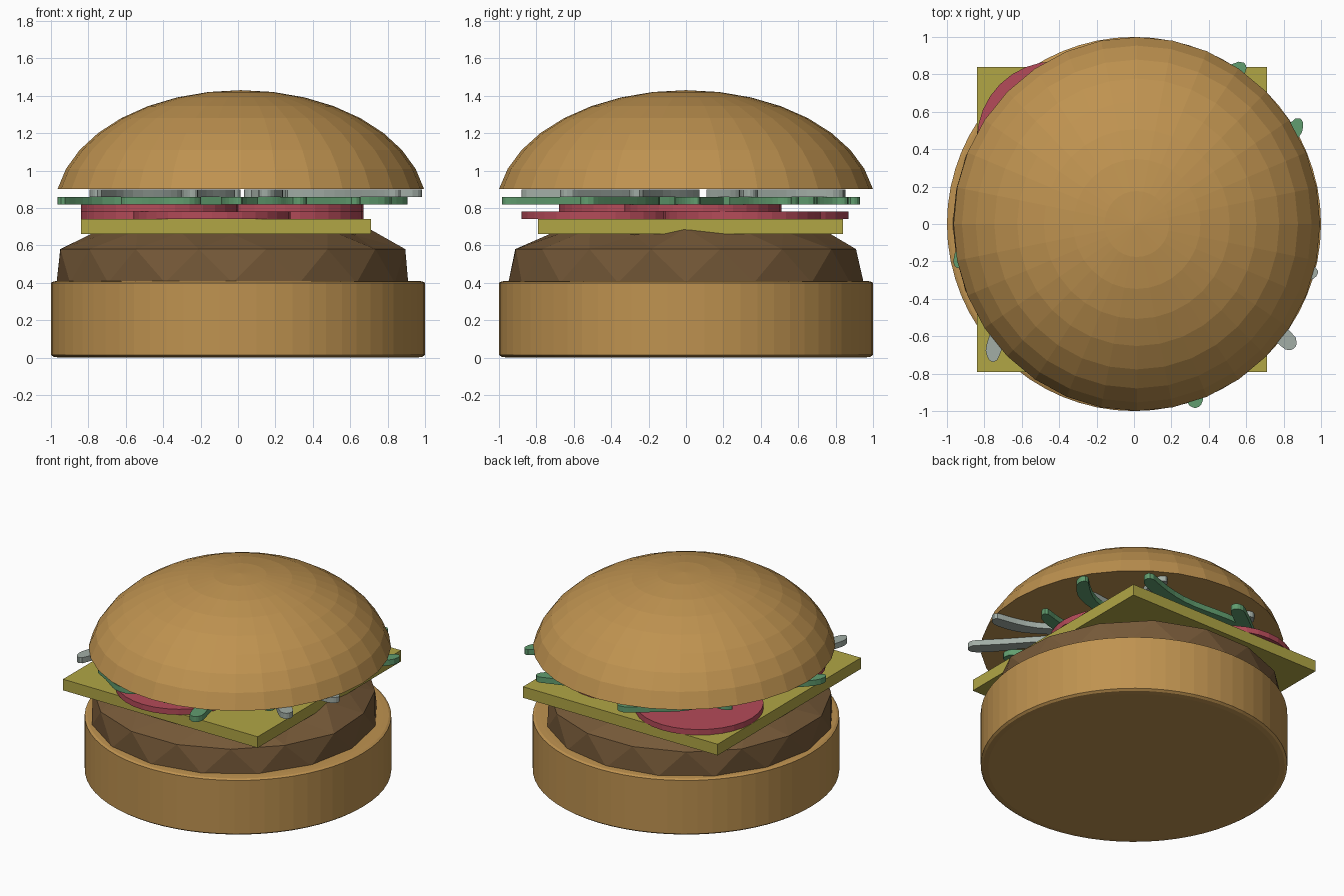
import bpy, bmesh, random
from math import sin, cos, pi, radians, sqrt

if "Cube" in bpy.data.objects:
    bpy.data.objects.remove(bpy.data.objects["Cube"])

random.seed(4)


def material(name, rgb):
    m = bpy.data.materials.new(name)
    m.diffuse_color = (*rgb, 1)
    m.use_nodes = True
    m.node_tree.nodes["Principled BSDF"].inputs["Base Color"].default_value = m.diffuse_color
    return m


BUN = material("bun_brown", (0.52, 0.29, 0.08))
MEAT = material("meat_brown", (0.18, 0.10, 0.04))
CHEESE = material("cheese_yellow", (0.44, 0.38, 0.06))
TOMATO = material("tomato_red", (0.46, 0.07, 0.10))
LETTUCE = material("lettuce_green", (0.12, 0.34, 0.16))
ONION = material("onion_grey", (0.36, 0.42, 0.38))


def finish(name, bm, mat):
    bmesh.ops.recalc_face_normals(bm, faces=bm.faces)
    me = bpy.data.meshes.new(name)
    bm.to_mesh(me)
    bm.free()
    ob = bpy.data.objects.new(name, me)
    me.materials.append(mat)
    bpy.context.collection.objects.link(ob)
    return ob


def ring(bm, n, rx, ry, z, cx=0, cy=0, turn=0.0):
    return [bm.verts.new((cx + rx * cos(2 * pi * (i + turn) / n),
                          cy + ry * sin(2 * pi * (i + turn) / n), z)) for i in range(n)]


def bridge(bm, a, b):
    n = len(a)
    for i in range(n):
        bm.faces.new((a[i], a[(i + 1) % n], b[(i + 1) % n], b[i]))


def lathe(name, rows, n, mat, cx=0, cy=0):
    """Closed stack of rings (rx, ry, z)."""
    bm = bmesh.new()
    rings = [ring(bm, n, rx, ry, z, cx, cy) for rx, ry, z in rows]
    for a, b in zip(rings, rings[1:]):
        bridge(bm, a, b)
    bm.faces.new(rings[0])
    bm.faces.new(rings[-1])
    return finish(name, bm, mat)


# bottom bun with slightly softened rims
lathe("bottom_bun", [(r, r, z) for r, z in
                     ((0.95, 0), (0.985, 0.004), (1, 0.015), (1, 0.4), (0.985, 0.408), (0.95, 0.41))],
      64, BUN)

# top bun: faceted dome, cut flat below
rows = []
for k in range(8, 0, -1):
    a = radians(10 * k)
    rows.append((0.995 * sin(a), 1.015 * sin(a), 0.79 + 0.64 * cos(a)))
dome = lathe("top_bun", rows, 32, BUN, cx=0.015)
bm = bmesh.new()
bm.from_mesh(dome.data)
cap = max(bm.faces, key=lambda f: f.calc_center_median().z)
hub = bmesh.ops.poke(bm, faces=[cap])["verts"][0]
hub.co.z = 1.43
bm.to_mesh(dome.data)
bm.free()

# patty: rough drum of alternating triangles
bm = bmesh.new()
N = 16
low = ring(bm, N, 0.94, 0.95, 0.40, -0.03)
mid = ring(bm, N, 0.945, 0.955, 0.58, -0.03, 0, 0.5)
top = ring(bm, N, 0.73, 0.74, 0.67, -0.03)
for i in range(N):
    j = (i + 1) % N
    bm.faces.new((low[i], low[j], mid[i]))
    bm.faces.new((low[j], mid[j], mid[i]))
    bm.faces.new((mid[i], mid[j], top[j]))
    bm.faces.new((mid[i], top[j], top[i]))
for v in mid + top:
    f = random.uniform(0.965, 1.0)
    v.co.x = (v.co.x + 0.03) * f - 0.03
    v.co.y *= f
for v in top:
    v.co.z += random.uniform(-0.015, 0.025)
bm.faces.new(top)
bm.faces.new(low)
finish("patty", bm, MEAT)

# cheese slice
bm = bmesh.new()
bmesh.ops.create_cube(bm, size=1)
for v in bm.verts:
    v.co = (-0.065 + 1.55 * v.co.x, 0.025 + 1.63 * v.co.y, 0.70 + 0.08 * v.co.z)
finish("cheese_slice", bm, CHEESE)

# tomato slices in two levels
for i, (x, y, z) in enumerate([(-0.42, 0.45, 0.74), (-0.14, -0.46, 0.74), (0.25, 0.3, 0.74),
                               (0.25, 0.09, 0.78), (-0.42, -0.26, 0.78)]):
    lathe(f"tomato_slice_{i + 1}", [(0.42, 0.42, z), (0.42, 0.42, z + 0.04)], 32, TOMATO, x, y)


def shred(name, x, y, heading, length, bend, z, mat):
    """Flat curved strip with rounded ends, starting at its outer tip."""
    bm = bmesh.new()
    steps, w = 16, 0.042
    a = radians(heading)
    rows = []
    for i in range(steps + 1):
        t = 0.5 - 0.5 * cos(pi * i / steps)
        d = min(t, 1 - t) * length
        h = w * sqrt(max(0.04, 1 - max(0, 1 - d / w) ** 2))
        h *= 1 + 0.12 * sin(9 * t)
        off = bend * sin(pi * t) + 0.02 * sin(2 * pi * t)
        px = x + cos(a) * t * length - sin(a) * off
        py = y + sin(a) * t * length + cos(a) * off
        rows.append([bm.verts.new((px - s * h * sin(a), py + s * h * cos(a), zz))
                     for s, zz in ((-1, z), (1, z), (1, z + 0.04), (-1, z + 0.04))])
    for p, q in zip(rows, rows[1:]):
        bridge(bm, p, q)
    bm.faces.new(rows[0])
    bm.faces.new(rows[-1])
    finish(name, bm, mat)


# shreds: tip x, tip y, heading in degrees, length, bend
lettuce = [(0.90, 0.55, 205, 0.68, 0.06), (0.60, 0.84, 187, 0.95, 0.05),
           (0.34, -0.98, 112, 0.70, -0.06), (-0.96, -0.22, 25, 0.70, 0.08),
           (-0.10, 0.92, 230, 0.65, -0.08), (-0.70, 0.50, -40, 0.7, 0.10),
           (0.82, 0.05, 170, 0.70, 0.10), (0.65, -0.55, 150, 0.75, -0.08),
           (-0.55, -0.72, 40, 0.75, 0.08), (0.0, -0.85, 75, 0.60, 0.10),
           (-0.2, -0.82, 160, 0.45, 0.05), (0.15, 0.6, 250, 0.7, 0.06)]
onion = [(0.98, -0.27, 155, 0.75, 0.05), (0.86, -0.66, 140, 0.78, -0.05),
         (-0.77, -0.73, 50, 0.70, 0.06), (0.45, 0.84, 235, 0.70, 0.08),
         (-0.30, 0.85, 285, 0.70, -0.08), (-0.76, 0.15, 10, 0.70, 0.08),
         (0.15, -0.88, 95, 0.65, -0.08), (0.72, 0.35, 200, 0.65, -0.08),
         (-0.25, -0.75, 70, 0.6, 0.06), (-0.6, 0.5, -20, 0.65, 0.08)]
for i, s in enumerate(lettuce):
    shred(f"lettuce_shred_{i + 1}", *s, 0.82, LETTUCE)
for i, s in enumerate(onion):
    shred(f"onion_shred_{i + 1}", *s, 0.86, ONION)
